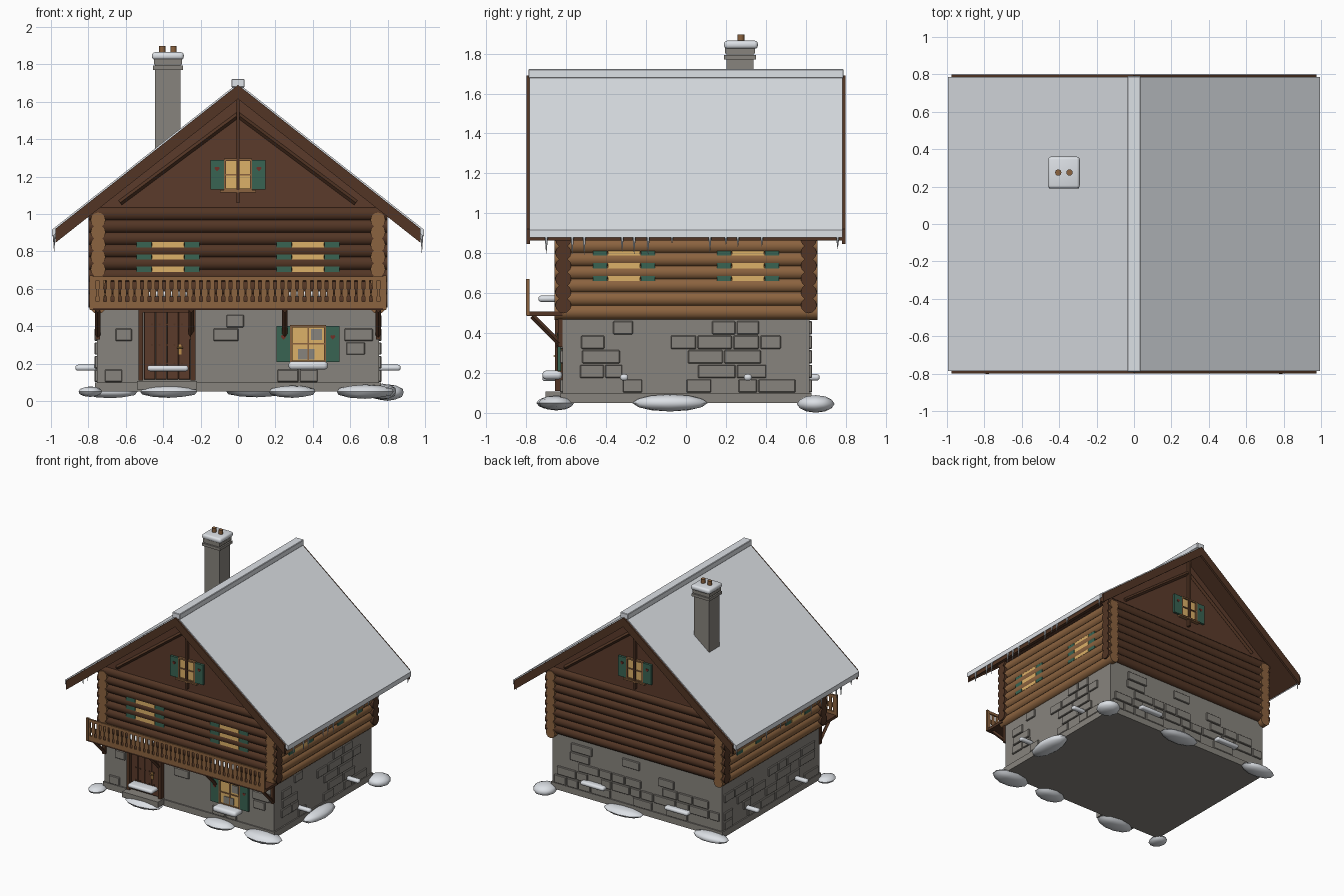
import bpy, bmesh, math, random
from mathutils import Matrix, Vector

if "Cube" in bpy.data.objects:
    bpy.data.objects.remove(bpy.data.objects["Cube"])

random.seed(4)

def material(name, col):
    m = bpy.data.materials.new(name)
    m.diffuse_color = (*col, 1)
    m.use_nodes = True
    m.node_tree.nodes["Principled BSDF"].inputs["Base Color"].default_value = m.diffuse_color
    return m

SNOW = material("snow", (0.72, 0.75, 0.79))
STONE = material("stone", (0.245, 0.23, 0.205))
DARK = material("dark_wood", (0.085, 0.036, 0.018))
GABLE = material("gable_wood", (0.105, 0.043, 0.024))
LIGHT = material("light_wood", (0.26, 0.125, 0.05))
GREEN = material("shutter_green", (0.04, 0.125, 0.085))
GLOW = material("window_glow", (0.72, 0.44, 0.14))
RED = material("heart_red", (0.16, 0.03, 0.02))
GOLD = material("brass", (0.5, 0.27, 0.07))


class Part:
    """Collects simple solids into one object."""
    def __init__(self, name, mat, smooth=False):
        self.name, self.mat, self.smooth = name, mat, smooth
        self.bm = bmesh.new()

    def box(self, c, s, bevel=0, rot=None, seg=1):
        m = Matrix.Translation(c) @ (rot or Matrix()) @ Matrix.Diagonal((*s, 1))
        v = bmesh.ops.create_cube(self.bm, size=1, matrix=m)["verts"]
        if bevel:
            e = list({e for x in v for e in x.link_edges})
            bmesh.ops.bevel(self.bm, geom=e, offset=bevel, segments=seg,
                            affect='EDGES', profile=0.5)

    def rod(self, a, b, r, r2=None, n=12):
        a, b = Vector(a), Vector(b)
        q = (b - a).to_track_quat('Z', 'Y').to_matrix().to_4x4()
        bmesh.ops.create_cone(self.bm, cap_ends=True, segments=n, radius1=r,
                              radius2=r if r2 is None else r2, depth=(b - a).length,
                              matrix=Matrix.Translation((a + b) / 2) @ q)

    def blob(self, c, s):
        bmesh.ops.create_icosphere(self.bm, subdivisions=2, radius=1,
                                   matrix=Matrix.Translation(c) @ Matrix.Diagonal((*s, 1)))

    def prism(self, pts, y0, y1):
        f = self.bm.faces.new([self.bm.verts.new((x, y0, z)) for x, z in pts])
        ext = bmesh.ops.extrude_face_region(self.bm, geom=[f])["geom"]
        bmesh.ops.translate(self.bm, vec=(0, y1 - y0, 0),
                            verts=[g for g in ext if isinstance(g, bmesh.types.BMVert)])
        self.bm.normal_update()

    def done(self):
        bmesh.ops.recalc_face_normals(self.bm, faces=self.bm.faces)
        me = bpy.data.meshes.new(self.name)
        self.bm.to_mesh(me)
        self.bm.free()
        me.materials.append(self.mat)
        ob = bpy.data.objects.new(self.name, me)
        bpy.context.collection.objects.link(ob)
        if self.smooth:
            bpy.context.view_layer.objects.active = ob
            ob.select_set(True)
            bpy.ops.object.shade_smooth_by_angle(angle=math.radians(40))
            ob.select_set(False)


# stone ground floor with plinth
base = Part("stone_base", STONE)
base.box((0, 0, 0.275), (1.51, 1.24, 0.45))
base.box((0, 0, 0.075), (1.53, 1.26, 0.05))
base.done()

# raised masonry blocks in courses on all four walls
blocks = Part("masonry_blocks", STONE)
for axis, half, off in (("x", 0.74, -0.62), ("x", 0.74, 0.62), ("y", 0.6, -0.755), ("y", 0.6, 0.755)):
    front = axis == "x" and off < 0
    for row in range(5):
        u = -half + random.uniform(0, 0.1)
        while u < half - 0.08:
            w = min(random.uniform(0.09, 0.2), half - u)
            c, z = u + w / 2, 0.135 + row * 0.073
            blocked = front and (-0.55 - w / 2 < c < -0.21 + w / 2 or
                                 (0.2 - w / 2 < c < 0.55 + w / 2 and z > 0.17))
            if not blocked and random.random() < (0.4 if front else 0.58):
                if axis == "x":
                    blocks.box((c, off, z), (w - 0.008, 0.024, 0.066), 0.004)
                else:
                    blocks.box((off, c, z), (0.024, w - 0.008, 0.066), 0.004)
            u += w
blocks.done()

# crossed log walls
cross = Part("gable_side_logs", DARK, True)
along = Part("eave_side_logs", LIGHT, True)
for i in range(8):
    z = 0.539 + 0.066 * i
    for s in (-1, 1):
        cross.rod((-0.8, s * 0.615, z), (0.8, s * 0.615, z), 0.04)
        along.rod((s * 0.748, -0.66, z - 0.033), (s * 0.748, 0.66, z - 0.033), 0.04)
cross.done()
along.done()

# gable walls
gable = Part("gable_wall", GABLE)
gable.prism([(-0.8, 1.0), (0.8, 1.0), (0, 1.635)], -0.635, 0.635)
gable.done()

# roof: wooden deck, snow blanket, barge boards, ridge
def chevron(part, top, thick, half, y0, y1, slope=0.788):
    e = top - slope * half
    part.prism([(-half, e), (0, top), (half, e), (half, e - thick), (0, top - thick), (-half, e - thick)], y0, y1)

snow = Part("roof_snow", SNOW)
chevron(snow, 1.70, 0.038, 0.995, -0.785, 0.785)
snow.box((0, 0, 1.70), (0.07, 1.58, 0.045), 0.004)
snow.done()
deck = Part("roof_deck", DARK)
chevron(deck, 1.664, 0.035, 0.97, -0.785, 0.785)
deck.done()
barge = Part("barge_boards", DARK)
for s in (-1, 1):
    chevron(barge, 1.69, 0.075, 0.975, s * 0.782, s * 0.8)
barge.done()

# gable framing: centre post and sloping braces
frame = Part("gable_framing", DARK)
for s in (-1, 1):
    frame.box((0, s * 0.648, 1.35), (0.018, 0.03, 0.58))
    for k in (-1, 1):
        frame.rod((k * 0.63, s * 0.643, 1.06), (0, s * 0.643, 1.53), 0.015, n=4)
frame.done()

# windows with casing, bars, shutters and hearts
glass = Part("window_panes", GLOW)
casing = Part("window_casing", LIGHT)
shutter = Part("shutters", GREEN)
heart = Part("shutter_hearts", RED)

def window(x, y, z, w, h, s):
    glass.box((x, y, z), (w, 0.012, h))
    for k in (-1, 1):
        casing.box((x + k * w / 2, y + s * 0.006, z), (0.012, 0.02, h + 0.012))
        casing.box((x, y + s * 0.006, z + k * h / 2), (w + 0.012, 0.02, 0.012))
        sx = x + k * (w / 2 + 0.042)
        shutter.box((sx, y + s * 0.006, z), (0.072, 0.018, h))
        heart.box((sx, y + s * 0.015, z + h * 0.18), (0.015, 0.006, 0.015), rot=Matrix.Rotation(math.pi / 4, 4, 'Y'))
        for j in (-1, 1):
            a = Vector((sx + j * 0.006, y + s * 0.012, z + h * 0.18 + 0.006))
            heart.rod(a, a + Vector((0, s * 0.006, 0)), 0.0075, n=8)
    casing.box((x, y + s * 0.006, z), (0.009, 0.016, h))
    casing.box((x, y + s * 0.006, z), (w, 0.016, 0.008))

for s in (-1, 1):
    window(0, s * 0.641, 1.21, 0.14, 0.16, s)
    casing.box((0, s * 0.65, 1.122), (0.19, 0.03, 0.012))
window(0.375, -0.63, 0.305, 0.18, 0.19, -1)
# upper windows sunk between the logs
for k in (-1, 1):
    glass.box((k * 0.375, -0.645, 0.77), (0.17, 0.01, 0.17))
    for j in (-1, 1):
        shutter.box((k * 0.375 + j * 0.128, -0.645, 0.77), (0.08, 0.01, 0.17))
        glass.box((j * 0.778, k * 0.31, 0.735), (0.01, 0.16, 0.15))
        for t in (-1, 1):
            shutter.box((j * 0.778, k * 0.31 + t * 0.12, 0.735), (0.01, 0.07, 0.15))
for p in (glass, casing, shutter, heart):
    p.done()
pane_stones = Part("pane_stones", STONE)
pane_stones.box((0.42, -0.637, 0.355), (0.06, 0.008, 0.06))
pane_stones.box((0.365, -0.637, 0.25), (0.09, 0.008, 0.055))
pane_stones.done()

# door with planks, jambs, studs and handle
door = Part("door", GABLE)
for i in range(4):
    door.box((-0.473 + i * 0.062, -0.628, 0.295), (0.06, 0.03, 0.36), 0.002)
door.done()
jamb = Part("door_frame", DARK)
for k in (-1, 1):
    jamb.box((-0.38 + k * 0.14, -0.635, 0.3), (0.026, 0.045, 0.38))
jamb.box((-0.38, -0.635, 0.483), (0.306, 0.045, 0.02))
for z in (0.2, 0.3, 0.41):
    for i in range(5):
        x = -0.46 + i * 0.04
        jamb.rod((x, -0.64, z), (x, -0.65, z), 0.006, n=6)
jamb.done()
handle = Part("door_handle", GOLD)
handle.box((-0.31, -0.646, 0.275), (0.016, 0.006, 0.055))
handle.rod((-0.325, -0.66, 0.285), (-0.295, -0.66, 0.285), 0.005, n=6)
handle.done()
step = Part("door_step", STONE)
step.box((-0.38, -0.66, 0.085), (0.32, 0.09, 0.045))
step.done()

# balcony floor, brackets and railing
floor = Part("balcony_floor", DARK)
floor.box((0, -0.71, 0.497), (1.58, 0.18, 0.022))
for x in (-0.75, -0.25, 0.25, 0.75):
    floor.box((x, -0.63, 0.41), (0.024, 0.024, 0.16))
    floor.rod((x, -0.635, 0.35), (x, -0.77, 0.485), 0.014, n=4)
floor.done()
rail = Part("balcony_railing", LIGHT)
for z, h in ((0.655, 0.022), (0.515, 0.035)):
    rail.box((0, -0.793, z), (1.58, 0.014, h))
n = 40
for i in range(n):
    x = -0.77 + 1.54 * i / (n - 1)
    rail.box((x, -0.796, 0.58), (0.023, 0.008, 0.15))
    rail.box((x, -0.796, 0.58), (0.033, 0.008, 0.04))
for k in (-1, 1):
    rail.box((k * 0.785, -0.793, 0.58), (0.02, 0.016, 0.18))
rail.done()

# chimney with collars, snow cap and pots
chim = Part("chimney", STONE)
chim.box((-0.375, 0.27, 1.5), (0.135, 0.135, 0.62))
chim.box((-0.375, 0.27, 1.782), (0.16, 0.16, 0.022))
chim.box((-0.375, 0.27, 1.815), (0.15, 0.15, 0.03))
chim.done()
cap = Part("chimney_snow", SNOW, True)
cap.box((-0.375, 0.275, 1.845), (0.17, 0.17, 0.04), 0.016, seg=3)
cap.done()
pots = Part("chimney_pots", LIGHT, True)
for x in (-0.405, -0.345):
    pots.rod((x, 0.275, 1.84), (x, 0.275, 1.897), 0.017)
pots.done()

# snow pads on sills and step
pads = Part("sill_snow", SNOW, True)
def pad(x, y, z, w, d, h=0.032):
    pads.box((x, y, z), (w, d, h), h * 0.45, seg=3)
pad(-0.375, -0.67, 0.175, 0.22, 0.1)
pad(0.375, -0.67, 0.19, 0.21, 0.1, 0.045)
for k in (-1, 1):
    pad(k * 0.375, -0.69, 0.572, 0.21, 0.1)
    pad(k * 0.375, 0.64, 0.178, 0.21, 0.06)
    for s in (-1, 1):
        pad(s * 0.81, k * 0.31, 0.178, 0.12, 0.04)
pads.done()

# snow mounds around the foot of the walls
mounds = Part("snow_mounds", SNOW, True)
for x, y, rx, ry, rz in ((-0.79, -0.66, 0.065, 0.08, 0.028), (-0.37, -0.67, 0.16, 0.08, 0.033),
                         (0.29, -0.65, 0.13, 0.08, 0.033), (0.68, -0.65, 0.16, 0.09, 0.038),
                         (0.77, -0.08, 0.08, 0.19, 0.043), (0.8, 0.65, 0.09, 0.095, 0.044),
                         (0.1, 0.65, 0.17, 0.08, 0.03), (-0.68, 0.65, 0.15, 0.07, 0.035)):
    mounds.blob((x, y, 0.05 if rz < 0.044 else 0.045), (rx, ry, rz))
mounds.done()

# icicles along both eaves
ice = Part("icicles", SNOW)
for s in (-1, 1):
    for y in (-0.7, -0.57, -0.51, -0.32, -0.26, -0.19, -0.07, 0.12, 0.2, 0.26, 0.38, 0.76):
        ice.rod((s * 0.983, y, 0.89), (s * 0.983, y, random.uniform(0.79, 0.85)), 0.009, 0.001, 6)
ice.done()
